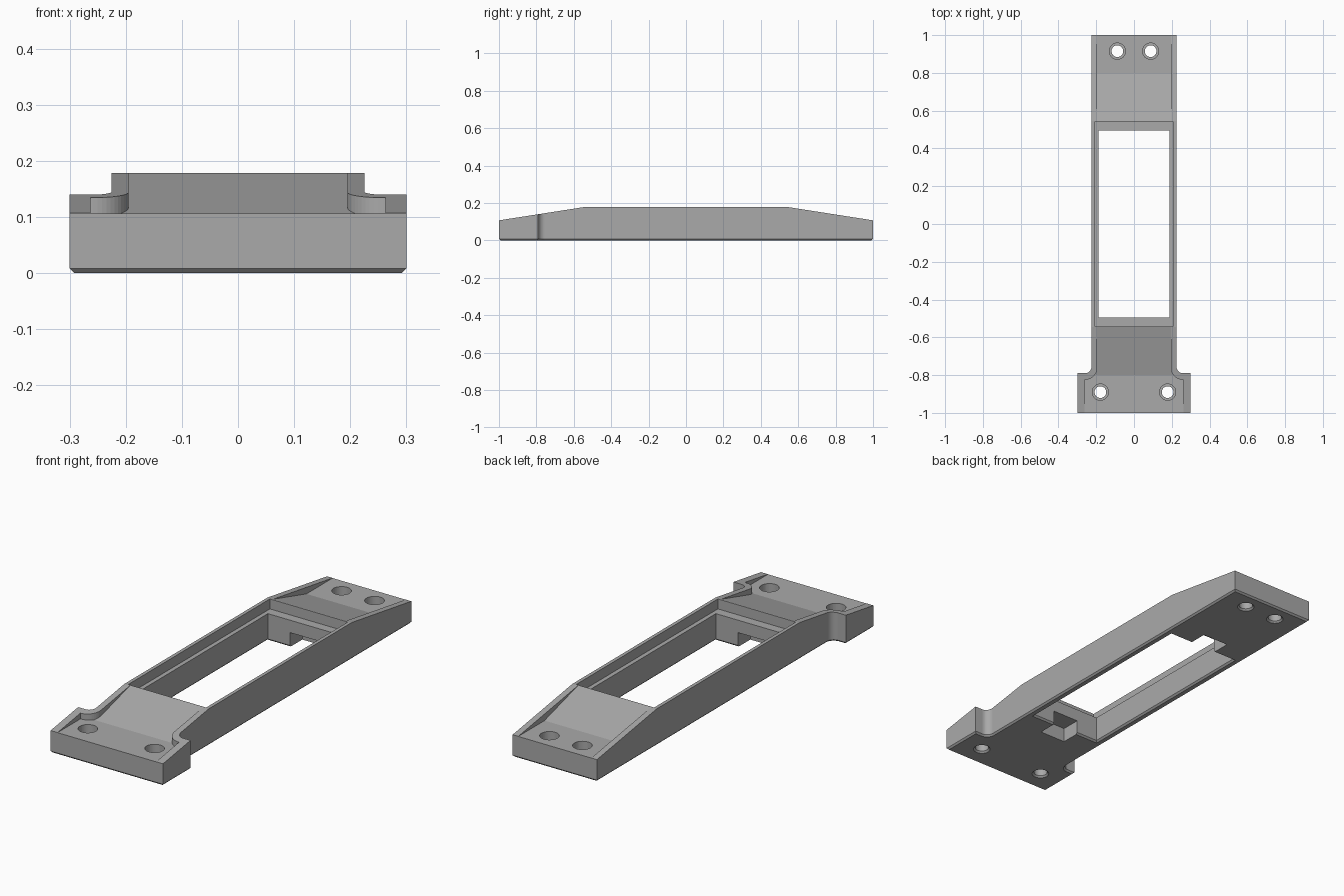
import bpy, bmesh
from math import cos, sin, pi
from mathutils import Vector

old = bpy.data.objects.get("Cube")
if old:
    bpy.data.objects.remove(old, do_unlink=True)

TOP, FLOOR, END, CHAMFER = 0.178, 0.1065, 0.107, 0.008

grey = bpy.data.materials.new("plain grey")
grey.use_nodes = True
grey.diffuse_color = (0.4, 0.4, 0.4, 1)
grey.node_tree.nodes["Principled BSDF"].inputs["Base Color"].default_value = grey.diffuse_color


def make(name, bm):
    bmesh.ops.recalc_face_normals(bm, faces=bm.faces[:])
    mesh = bpy.data.meshes.new(name)
    bm.to_mesh(mesh)
    bm.free()
    mesh.materials.append(grey)
    ob = bpy.data.objects.new(name, mesh)
    bpy.context.collection.objects.link(ob)
    return ob


def prism(name, points, direction, chamfer=0):
    """Extrude a closed 3D outline, optionally chamfering its starting face."""
    bm = bmesh.new()
    base = bm.faces.new([bm.verts.new(p) for p in points])
    rim = base.edges[:]
    out = bmesh.ops.extrude_face_region(bm, geom=[base], use_keep_orig=True)
    moved = [v for v in out["geom"] if isinstance(v, bmesh.types.BMVert)]
    bmesh.ops.translate(bm, verts=moved, vec=direction)
    bmesh.ops.recalc_face_normals(bm, faces=bm.faces[:])
    if chamfer:
        bmesh.ops.bevel(bm, geom=rim, offset=chamfer, segments=1, affect="EDGES")
    return make(name, bm)


def plan(name, pts, z0, z1, chamfer=0):
    return prism(name, [(x, y, z0) for x, y in pts], Vector((0, 0, z1 - z0)), chamfer)


def side(name, pts):
    return prism(name, [(-0.5, y, z) for y, z in pts], Vector((1, 0, 0)))


def rect(hx, y0, y1):
    return [(-hx, y0), (hx, y0), (hx, y1), (-hx, y1)]


def taper(name, hx, hy, grow):
    """Flared rectangle that chamfers the lower rim of an opening."""
    bm = bmesh.new()
    rings = []
    for z, g in ((-grow, 2 * grow), (grow, 0)):
        rings.append([bm.verts.new((x, y, z)) for x, y in rect(hx + g, -hy - g, hy + g)])
    bm.faces.new(rings[0])
    bm.faces.new(rings[1])
    for i in range(4):
        j = (i + 1) % 4
        bm.faces.new((rings[0][i], rings[0][j], rings[1][j], rings[1][i]))
    return make(name, bm)


def cone(name, x, y, z0, z1, r0, r1):
    bm = bmesh.new()
    bmesh.ops.create_cone(bm, cap_ends=True, segments=40, radius1=r0, radius2=r1, depth=z1 - z0)
    bmesh.ops.translate(bm, verts=bm.verts[:], vec=(x, y, (z0 + z1) / 2))
    return make(name, bm)


def combine(target, tool, operation="DIFFERENCE"):
    mod = target.modifiers.new("cut", "BOOLEAN")
    mod.operation, mod.object, mod.solver = operation, tool, "EXACT"
    bpy.context.view_layer.objects.active = target
    bpy.ops.object.modifier_apply(modifier=mod.name)
    bpy.data.objects.remove(tool, do_unlink=True)


def flanged(flange, neck, y_front, y_step, y_back, r):
    """Plan outline with a wide front flange joined to the neck by round fillets."""
    cx, cy = neck + r, y_step + r
    arc = [(cx + r * cos(a), cy + r * sin(a))
           for a in (-pi / 2 - pi / 2 * i / 12 for i in range(13))]
    half = [(flange, y_front), (flange, y_step)] + arc + [(neck, y_back)]
    return half + [(-x, y) for x, y in reversed(half)]


# Body: filleted plan, chamfered below, trimmed to the sloping side profile
body = plan("mounting_frame", flanged(0.3, 0.225, -1, -0.79, 1, 0.035), 0, 0.25, CHAMFER)
combine(body, side("profile", [(-1, -0.1), (1, -0.1), (1, END), (0.545, TOP),
                               (-0.545, TOP), (-1, END)]), "INTERSECT")

# Sunken end floors with ramps rising to the middle
for s in (-1, 1):
    if s < 0:
        shape = flanged(0.263, 0.195, -1.1, -0.825, -0.5, 0.064)
    else:
        shape = rect(0.195, 0.5, 1.1)
    pocket = plan("pocket", shape, 0.05, 0.3)
    slope = (TOP - FLOOR) / 0.255
    combine(pocket, side("ramp", [(s * 1.2, FLOOR), (s * 0.8, FLOOR),
                                  (s * 0.45, FLOOR + slope * 0.35),
                                  (s * 0.45, 0.4), (s * 1.2, 0.4)]), "INTERSECT")
    combine(body, pocket)

# Central window with its shelf, lower chamfer and end notches
combine(body, plan("shelf", rect(0.208, -0.54, 0.54), 0.13, 0.3))
combine(body, plan("window", rect(0.187, -0.495, 0.495), -0.1, 0.3))
combine(body, taper("window_chamfer", 0.187, 0.495, CHAMFER))
combine(body, plan("notches", rect(0.07, -0.59, 0.59), -0.1, 0.07))

# Counterbored screw holes
for hx, hy in ((0.178, -0.89), (0.088, 0.915)):
    for s in (-1, 1):
        combine(body, cone("bore", s * hx, hy, -0.1, 0.3, 0.031, 0.031))
        combine(body, cone("counterbore", s * hx, hy, 0.05, 0.3, 0.043, 0.043))
        combine(body, cone("bore_chamfer", s * hx, hy, -CHAMFER, CHAMFER,
                           0.031 + 2 * CHAMFER, 0.031))
